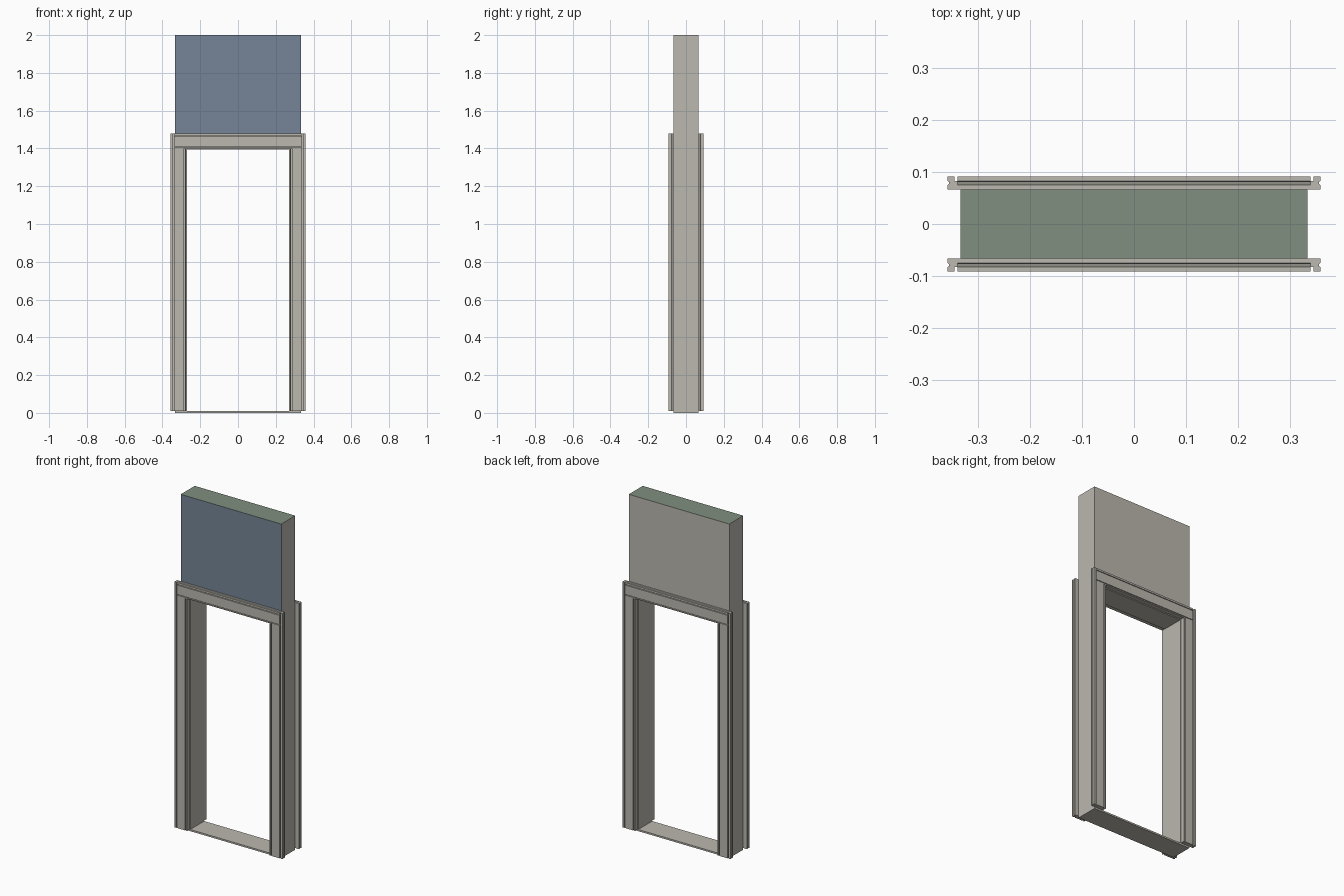
import bpy
import bmesh
from mathutils import Vector

cube = bpy.data.objects.get("Cube")
if cube:
    bpy.data.objects.remove(cube)

# Main sizes
HALF_W, HALF_D, TOP = 0.333, 0.066, 2.0       # wall
OPEN_W, OPEN_H = 0.27, 1.395                  # clear opening
CAS_IN, CAS_OUT, CAS_D = 0.274, 0.358, 0.0915 # casing
HEAD_LOW, HEAD_TOP, HEAD_W = 1.4, 1.48, 0.339
SILL = 0.01


def material(name, rgb):
    mat = bpy.data.materials.new(name)
    mat.use_nodes = True
    mat.diffuse_color = (*rgb, 1)
    mat.node_tree.nodes["Principled BSDF"].inputs["Base Color"].default_value = (*rgb, 1)
    return mat


GREY = material("warm grey", (0.5, 0.48, 0.43))
BLUE = material("slate blue", (0.18, 0.235, 0.31))
GREEN = material("sage green", (0.215, 0.275, 0.21))


def prism(name, points, direction, mats=(GREY,)):
    """Extrude a planar outline along a direction."""
    bm = bmesh.new()
    face = bm.faces.new([bm.verts.new(p) for p in points])
    result = bmesh.ops.extrude_face_region(bm, geom=[face])
    moved = [v for v in result["geom"] if isinstance(v, bmesh.types.BMVert)]
    bmesh.ops.translate(bm, verts=moved, vec=Vector(direction))
    bmesh.ops.recalc_face_normals(bm, faces=bm.faces)
    mesh = bpy.data.meshes.new(name)
    bm.to_mesh(mesh)
    bm.free()
    for mat in mats:
        mesh.materials.append(mat)
    obj = bpy.data.objects.new(name, mesh)
    bpy.context.collection.objects.link(obj)
    return obj


def rectangle(x0, x1, y0, y1, z):
    return [(x0, y0, z), (x1, y0, z), (x1, y1, z), (x0, y1, z)]


# Upper wall panel: blue front, green top, grey elsewhere
wall = prism("wall_panel", rectangle(-HALF_W, HALF_W, -HALF_D, HALF_D, 1.44),
             (0, 0, TOP - 1.44), (GREY, BLUE, GREEN))
for poly in wall.data.polygons:
    if poly.normal.y < -0.9:
        poly.material_index = 1
    elif poly.normal.z > 0.9:
        poly.material_index = 2

# Door lining: inverted U through the wall depth
outline = [(-HALF_W, 0), (-HALF_W, 1.44), (HALF_W, 1.44), (HALF_W, 0),
           (OPEN_W, 0), (OPEN_W, OPEN_H), (-OPEN_W, OPEN_H), (-OPEN_W, 0)]
prism("door_lining", [(x, -HALF_D, z) for x, z in outline], (0, 2 * HALF_D, 0))

# Threshold
prism("threshold", rectangle(-OPEN_W, OPEN_W, -HALF_D, HALF_D, 0), (0, 0, SILL))


def moulding(inner, outer, in_groove, out_groove, width=0.006, depth=0.009):
    """Casing section: (across, out) points with a groove near each edge."""
    low = CAS_D - depth
    mid = (HALF_D + CAS_D) / 2
    return [(inner, HALF_D), (inner, CAS_D),
            (in_groove, CAS_D), (in_groove, low),
            (in_groove + width, low), (in_groove + width, CAS_D),
            (out_groove, CAS_D), (out_groove, low),
            (out_groove + width, low), (out_groove + width, CAS_D),
            (outer, CAS_D), (outer, mid + 0.004), (outer - 0.003, mid + 0.002),
            (outer - 0.003, mid - 0.002), (outer, mid - 0.004), (outer, HALF_D)]


jamb = moulding(CAS_IN, CAS_OUT, 0.28, HEAD_W)
head = moulding(HEAD_LOW, HEAD_TOP, 1.405, 1.465, width=0.004)
# Outer bead and groove floor of the jamb, which carry on past the head
edge = [(HEAD_W, HALF_D)] + jamb[7:]

# Casings on both wall faces
for face, fy in (("front", -1), ("back", 1)):
    for side, sx in (("left", 1), ("right", -1)):
        prism(f"{face}_{side}_casing", [(sx * x, fy * y, SILL) for x, y in jamb],
              (0, 0, HEAD_LOW - SILL))
        prism(f"{face}_{side}_casing_end", [(sx * x, fy * y, HEAD_LOW) for x, y in edge],
              (0, 0, HEAD_TOP - HEAD_LOW))
    prism(f"{face}_head_casing", [(-HEAD_W, fy * y, z) for z, y in head],
          (2 * HEAD_W, 0, 0))
